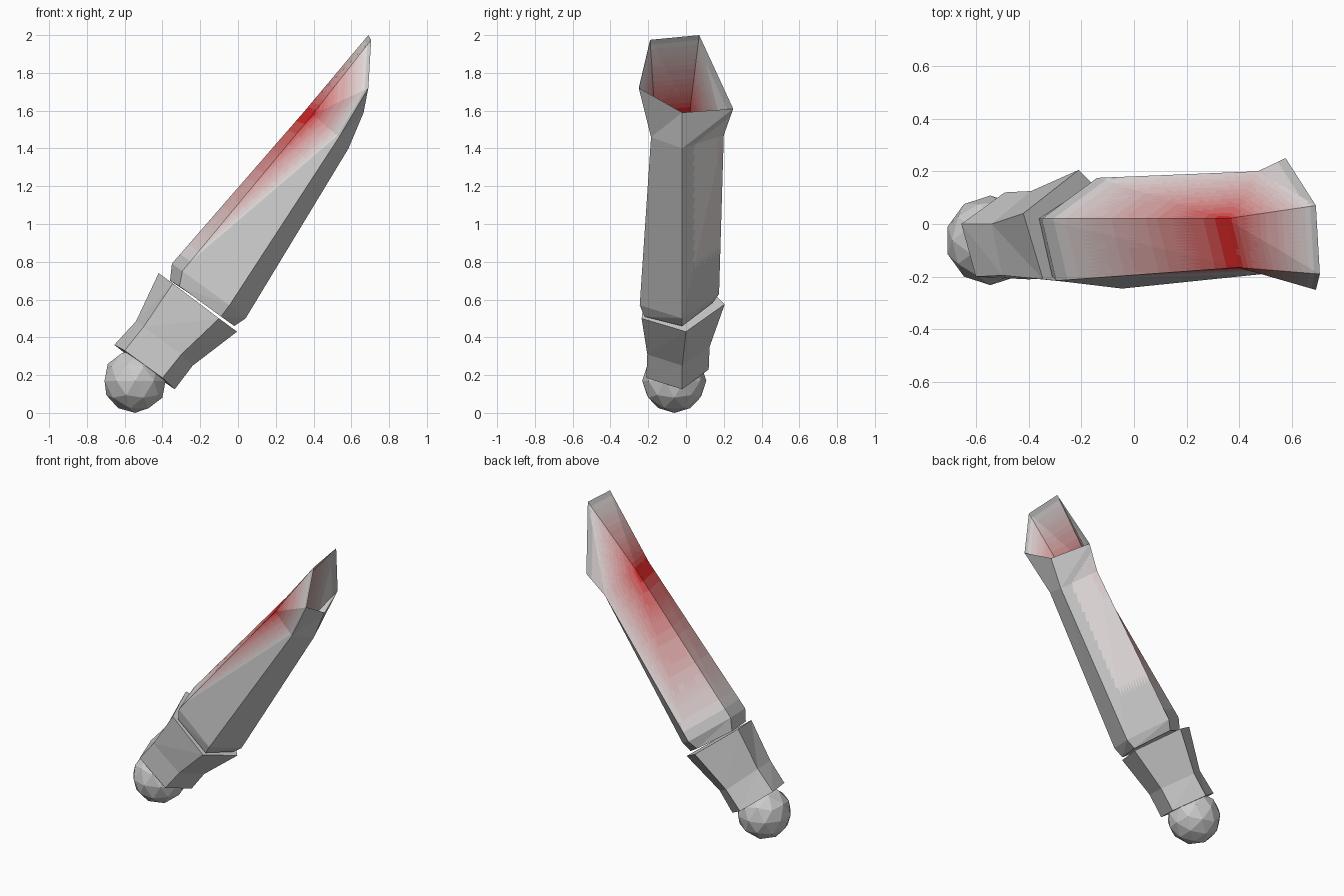
import bpy, bmesh

if "Cube" in bpy.data.objects:
    bpy.data.objects.remove(bpy.data.objects["Cube"])

# Each ring: five corners in the order bottom, front-low, front-high, top, back
HANDLE = [
    [(-.335, -.02, .125), (-.40, -.21, .185), (-.60, -.20, .33), (-.655, 0, .36), (-.49, .12, .23)],
    [(-.24, -.02, .25), (-.30, -.205, .31), (-.50, -.195, .455), (-.54, 0, .485), (-.39, .125, .35)],
    [(-.005, 0, .43), (-.10, -.235, .50), (-.345, -.21, .685), (-.42, .04, .74), (-.21, .205, .575)],
]
BLADE = [
    [(-.02, -.02, .46), (-.09, -.22, .51), (-.31, -.20, .67), (-.36, .02, .70), (-.18, .14, .58)],
    [(.04, -.02, .50), (-.045, -.245, .57), (-.295, -.215, .75), (-.35, .02, .79), (-.14, .175, .63)],
    [(.585, -.02, 1.40), (.535, -.185, 1.46), (.395, -.165, 1.58), (.35, .02, 1.595), (.47, .20, 1.47)],
    [(.665, -.02, 1.59), (.69, -.25, 1.72), (.705, -.19, 1.975), (.69, .07, 2.0), (.575, .25, 1.61)],
]
SHADES = 12


def loft(rings, cap_top):
    """Join five-sided rings into a faceted tube."""
    bm = bmesh.new()
    loops = [[bm.verts.new(p) for p in ring] for ring in rings]
    for low, high in zip(loops, loops[1:]):
        for j in range(5):
            bm.faces.new((low[j - 1], low[j], high[j - 1]))
            bm.faces.new((low[j], high[j], high[j - 1]))
    bm.faces.new(loops[0])
    if cap_top:
        bm.faces.new(loops[-1])
    bmesh.ops.recalc_face_normals(bm, faces=bm.faces)
    return bm, loops


def finish(bm, name):
    mesh = bpy.data.meshes.new(name)
    bm.to_mesh(mesh)
    bm.free()
    obj = bpy.data.objects.new(name, mesh)
    bpy.context.collection.objects.link(obj)
    return obj


# Pommel
bpy.ops.mesh.primitive_ico_sphere_add(subdivisions=2, radius=.17, location=(-.545, -.062, .17))
bpy.context.object.name = "pommel"

# Handle
handle_bm, _ = loft(HANDLE, True)
finish(handle_bm, "handle")

# Blade: hollow, open at the tip, with red fading out from the neck
bm, loops = loft(BLADE, False)
red = bm.verts.layers.float.new("red")
for ring, corner, amount in ((2, 2, 1.0), (2, 3, 1.0), (2, 4, .15)):
    bm.verts.ensure_lookup_table()
    bm.verts[ring * 5 + corner][red] = amount
bmesh.ops.subdivide_edges(bm, edges=bm.edges[:], cuts=15, use_grid_fill=True)
for face in bm.faces:
    weight = sum(v[red] for v in face.verts) / len(face.verts)
    face.material_index = min(SHADES, round(weight * SHADES))
blade = finish(bm, "blade")

# Grey to red shades
blade.data.materials.append(None)
for i in range(1, SHADES + 1):
    t = i / SHADES
    mat = bpy.data.materials.new(f"red_shade_{i}")
    mat.diffuse_color = (.8 - .1 * t, .8 - .78 * t, .8 - .78 * t, 1)
    mat.use_nodes = True
    mat.node_tree.nodes["Principled BSDF"].inputs["Base Color"].default_value = mat.diffuse_color
    blade.data.materials.append(mat)
